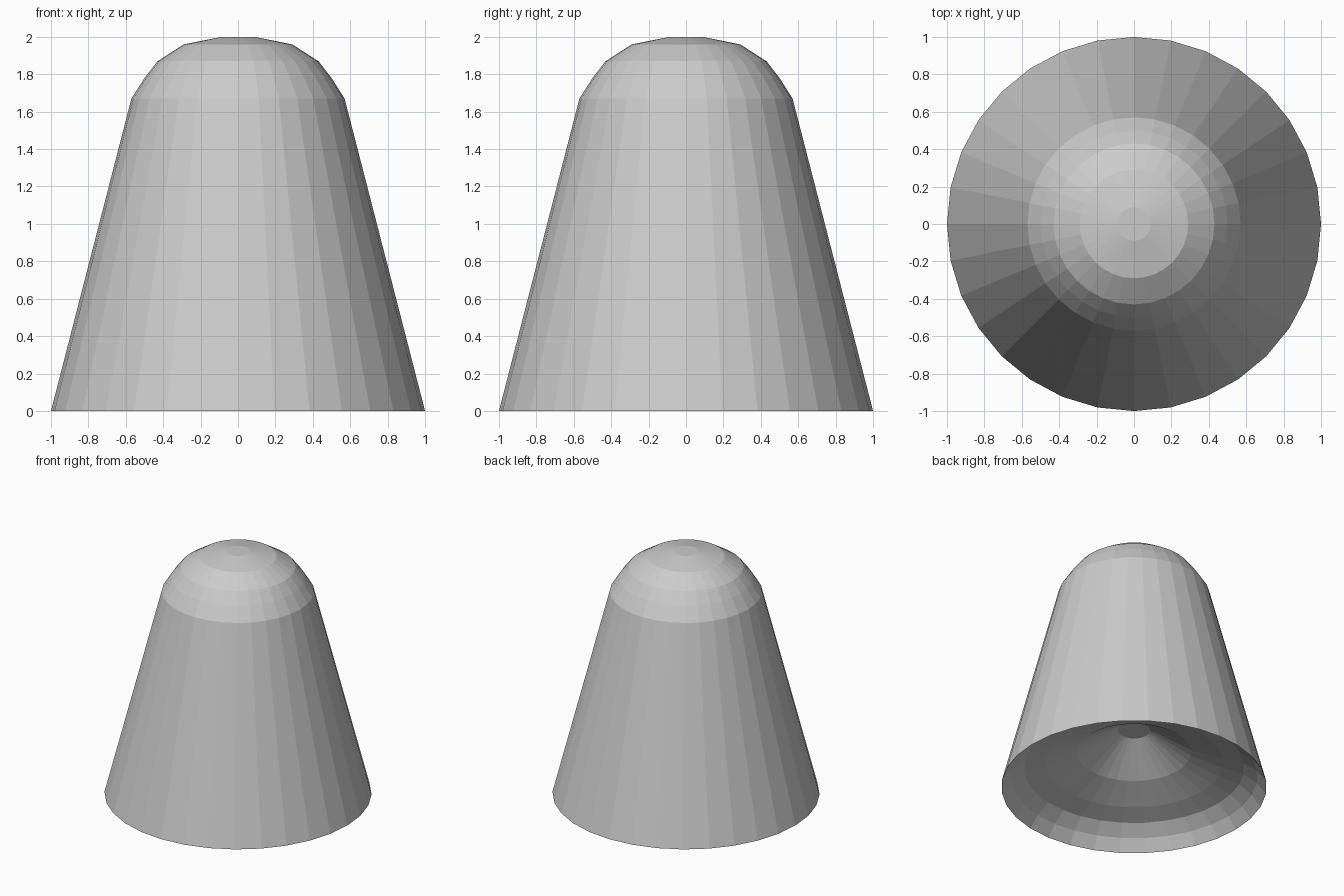
import bpy
import bmesh
from math import cos, sin, pi

if "Cube" in bpy.data.objects:
    bpy.data.objects.remove(bpy.data.objects["Cube"])

SIDES = 32

# Half profile (radius, height): domed outside from the top down, then the hollow underside
outer = [(0.09, 2.0), (0.29, 1.96), (0.43, 1.87), (0.50, 1.78), (0.57, 1.67), (1.0, 0.0)]
hollow = [(0.93, 0.09), (0.83, 0.165), (0.67, 0.21), (0.43, 0.30), (0.12, 0.49)]


def lathe(name, profile):
    bm = bmesh.new()
    rings = [[bm.verts.new((r * cos(2 * pi * i / SIDES), r * sin(2 * pi * i / SIDES), z))
              for i in range(SIDES)] for r, z in profile]
    for a, b in zip(rings, rings[1:]):
        for i in range(SIDES):
            j = (i + 1) % SIDES
            bm.faces.new((a[i], b[i], b[j], a[j]))
    # Flat discs closing the top and the peak of the hollow
    bm.faces.new(rings[0])
    bm.faces.new(rings[-1][::-1])
    bmesh.ops.recalc_face_normals(bm, faces=bm.faces)
    mesh = bpy.data.meshes.new(name)
    bm.to_mesh(mesh)
    bm.free()
    obj = bpy.data.objects.new(name, mesh)
    bpy.context.collection.objects.link(obj)
    return obj


# Domed cone with a hollow base
lathe("domed_cone", outer + hollow)
